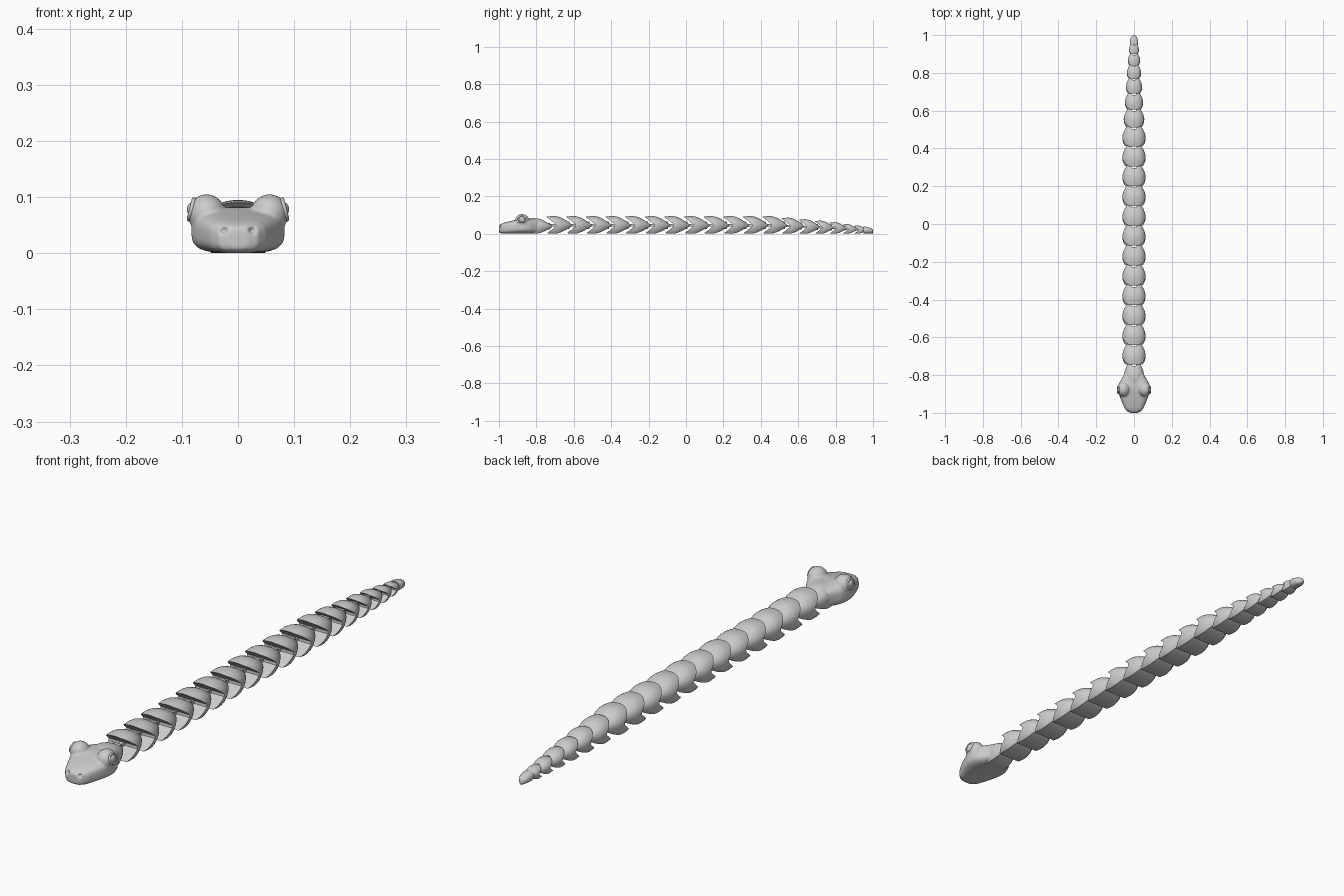
import bpy, bmesh
from math import sin, cos, pi, copysign

if "Cube" in bpy.data.objects:
    bpy.data.objects.remove(bpy.data.objects["Cube"])


def lerp(table, y):
    # smooth lookup in a list of (y, value)
    if y <= table[0][0]:
        return table[0][1]
    for (a, va), (b, vb) in zip(table, table[1:]):
        if y <= b:
            return va + (vb - va) * (y - a) / (b - a)
    return table[-1][1]


def activate(ob):
    bpy.ops.object.select_all(action='DESELECT')
    ob.select_set(True)
    bpy.context.view_layer.objects.active = ob


def loft(name, rings):
    # skin of mirrored rings, both ends closed with left-right strips
    bm = bmesh.new()
    vr = [[bm.verts.new(p) for p in r] for r in rings]
    n = len(rings[0])
    for a, b in zip(vr, vr[1:]):
        for i in range(n):
            j = (i + 1) % n
            bm.faces.new((a[i], a[j], b[j], b[i]))
    for r in (vr[0], vr[-1]):
        for i in range(n // 2 - 1):
            bm.faces.new((r[i], r[i + 1], r[n - 2 - i], r[n - 1 - i]))
    bmesh.ops.recalc_face_normals(bm, faces=bm.faces)
    me = bpy.data.meshes.new(name)
    bm.to_mesh(me)
    bm.free()
    ob = bpy.data.objects.new(name, me)
    bpy.context.collection.objects.link(ob)
    return ob


def ball(name, loc, scale):
    bpy.ops.mesh.primitive_uv_sphere_add(segments=24, ring_count=14, location=loc)
    ob = bpy.context.object
    ob.name, ob.scale = name, scale
    return ob


def box(name, loc, size):
    bpy.ops.mesh.primitive_cube_add(size=1, location=loc)
    ob = bpy.context.object
    ob.name, ob.scale = name, size
    return ob


def rod(name, loc, r, h):
    bpy.ops.mesh.primitive_cylinder_add(vertices=16, radius=r, depth=h, location=loc)
    bpy.context.object.name = name
    return bpy.context.object


def boolean(ob, tool, op):
    activate(ob)
    m = ob.modifiers.new('bool', 'BOOLEAN')
    m.operation, m.object, m.solver = op, tool, 'EXACT'
    bpy.ops.object.modifier_apply(modifier=m.name)
    bpy.data.objects.remove(tool)


def smooth(ob, angle=0.6):
    activate(ob)
    bpy.ops.object.shade_smooth_by_angle(angle=angle)


# Body segment: rounded shell, V-notched front, wedge-shaped dome behind
LEN, NOTCH, ZC, W = 0.135, 0.055, 0.045, 0.063
SX = [(0, .97), (.03, 1), (.055, .98), (.075, .9), (.09, .79), (.105, .65), (.12, .46), (.135, .2)]
SZ = [(0, .92), (.02, .98), (.04, 1), (.06, .95), (.08, .8), (.10, .58), (.12, .32), (.135, .12)]


def segment_ring(u, n=32):
    ring = []
    for i in range(n):
        a = -pi / 2 + (i + .5) * 2 * pi / n
        s, c = sin(a), cos(a)
        x = W * copysign(abs(c) ** (.9 if s > 0 else .6), c)
        z = .05 * s if s > 0 else max(.058 * s, -ZC)
        y0 = NOTCH * (1 - min(abs(z) / .047, 1))
        y = y0 + (LEN - y0) * u
        ring.append((x * lerp(SX, y), y, ZC + z * lerp(SZ, y)))
    return ring


segment = loft('body_segment', [segment_ring(i / 14) for i in range(15)])
boolean(segment, box('slot', (0, .122, ZC), (.026, .05, .12)), 'DIFFERENCE')
boolean(segment, rod('pin', (0, .116, ZC), .007, .03), 'UNION')
boolean(segment, box('bridge', (0, .116, ZC + .014), (.04, .014, .012)), 'UNION')
boolean(segment, box('bridge', (0, .116, ZC - .014), (.04, .014, .012)), 'UNION')
smooth(segment)
neck = segment.copy()
neck.data = segment.data.copy()
neck.name = 'neck'
bpy.context.collection.objects.link(neck)
neck.location, neck.scale = (0, -.85, 0), (.85, 1, .88)

# Link reaching forward from the notch around the pin ahead
boolean(segment, box('link_bar', (0, .035, ZC), (.016, .06, .012)), 'UNION')
smooth(segment)

# Row of segments, tapering over the tail
fronts = [-.745 + .105 * i for i in range(12)] + [.512, .605, .69, .768, .838, .899, .95]
widths = [(.42, 1), (.52, .87), (.605, .78), (.69, .70), (.77, .61), (.84, .52), (.90, .42), (.95, .36)]
heights = [(.42, 1), (.52, .9), (.605, .82), (.69, .74), (.77, .65), (.84, .54), (.90, .46), (.95, .38)]
for k, y in enumerate(fronts[:-1]):
    ob = segment if k == 0 else segment.copy()
    if k:
        bpy.context.collection.objects.link(ob)
    ob.name = 'body_segment_%02d' % (k + 1)
    ob.location = (0, y, 0)
    ob.scale = (lerp(widths, y), (fronts[k + 1] - y) / .105, lerp(heights, y))

# Solid rounded tail tip
tail = [(.948, .020, .038), (.96, .0225, .038), (.975, .0205, .034), (.988, .016, .030),
        (.996, .010, .025), (1.0, .004, .019)]


def oval_ring(y, w, top, low=0, n=32, p=.6):
    ring = []
    mid = (low + top) / 2
    for i in range(n):
        a = -pi / 2 + (i + .5) * 2 * pi / n
        s, c = sin(a), cos(a)
        q = copysign(abs(s) ** p, s)
        ring.append((w * copysign(abs(c) ** p, c), y, mid + (top - low) / 2 * q))
    return ring


smooth(loft('tail_tip', [oval_ring(y, w, t, .002, p=.85) for y, w, t in tail]))

# Head: flat-bottomed loft with brow bumps and nostril dents, fused and softened
stations = [(-1.0, .018, .042, .008), (-.993, .036, .050, .003), (-.975, .050, .058, 0),
            (-.945, .063, .066, 0), (-.915, .075, .073, 0), (-.885, .083, .080, 0),
            (-.86, .083, .082, 0), (-.835, .075, .081, 0), (-.81, .060, .078, .002),
            (-.79, .049, .073, .005)]
head = loft('head', [oval_ring(*s) for s in stations])
for side in (-1, 1):
    boolean(head, ball('brow', (side * .056, -.876, .070), (.034, .038, .035)), 'UNION')
    boolean(head, ball('nostril', (side * .026, -.993, .041), (.008, .009, .006)), 'DIFFERENCE')
activate(head)
m = head.modifiers.new('fuse', 'REMESH')
m.mode, m.voxel_size = 'VOXEL', .0035
m = head.modifiers.new('soften', 'SMOOTH')
m.factor, m.iterations = .5, 5
for name in ('fuse', 'soften'):
    bpy.ops.object.modifier_apply(modifier=name)
smooth(head, .8)

# Eyes: raised ring and eyeball on each side
for side in (-1, 1):
    bpy.ops.mesh.primitive_torus_add(location=(side * .083, -.878, .078), rotation=(0, pi / 2 - side * .25, 0),
                                     major_segments=28, minor_segments=8,
                                     major_radius=.018, minor_radius=.004)
    bpy.context.object.name = 'eye_ring'
    smooth(bpy.context.object, 1)
    smooth(ball('eye', (side * .081, -.878, .078), (.010, .013, .013)), 1)
